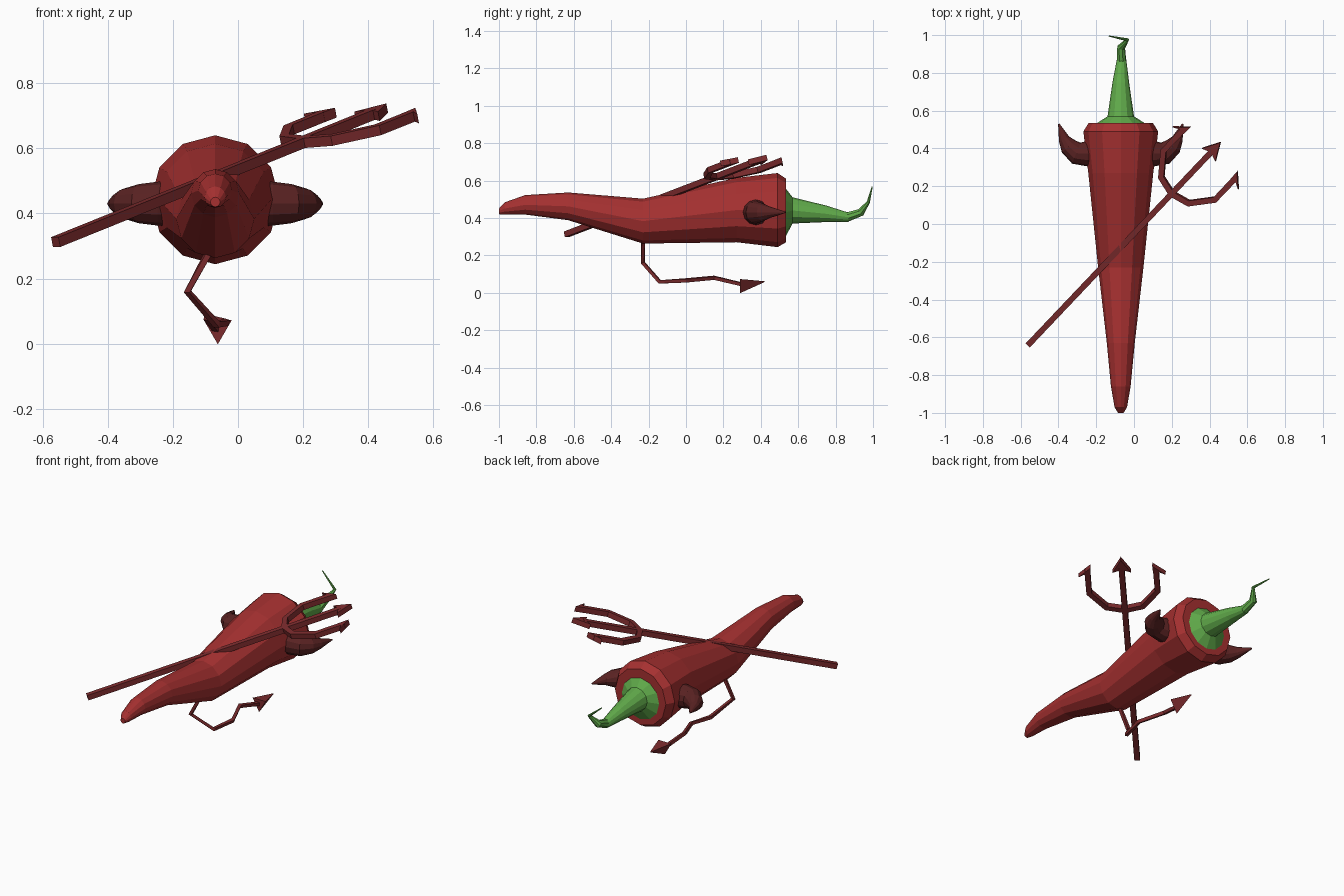
import bpy, bmesh, math
from mathutils import Vector

if "Cube" in bpy.data.objects:
    bpy.data.objects.remove(bpy.data.objects["Cube"])

def material(name, rgb):
    m = bpy.data.materials.new(name)
    m.diffuse_color = (*rgb, 1)
    m.use_nodes = True
    m.node_tree.nodes["Principled BSDF"].inputs["Base Color"].default_value = m.diffuse_color
    return m

RED = material("red", (0.38, 0.03, 0.03))
DARK = material("dark_red", (0.10, 0.016, 0.016))
ROD = material("rod_red", (0.20, 0.024, 0.026))
GREEN = material("green", (0.12, 0.41, 0.07))
CX = -0.07  # centre line of the pepper

def finish(name, bm, mat):
    bmesh.ops.recalc_face_normals(bm, faces=bm.faces)
    me = bpy.data.meshes.new(name)
    bm.to_mesh(me)
    bm.free()
    me.materials.append(mat)
    ob = bpy.data.objects.new(name, me)
    bpy.context.collection.objects.link(ob)
    return ob

def tube(name, pts, radii, n, mat, up=(0, 0, 1), axis=None, turn=0.0):
    """Loft n-sided rings along a path; axis fixes the ring direction."""
    pts = [Vector(p) for p in pts]
    bm = bmesh.new()
    rings = []
    for i, (p, r) in enumerate(zip(pts, radii)):
        a = (p - pts[i - 1]).normalized() if i else Vector()
        b = (pts[i + 1] - p).normalized() if i < len(pts) - 1 else Vector()
        t = Vector(axis) if axis else (a + b).normalized()
        s = t.cross(Vector(up)).normalized()
        u = s.cross(t)
        angles = [turn + math.tau * k / n for k in range(n)]
        rings.append([bm.verts.new(p + r * (s * math.cos(q) + u * math.sin(q))) for q in angles])
    for lo, hi in zip(rings, rings[1:]):
        for k in range(n):
            bm.faces.new((lo[k], lo[(k + 1) % n], hi[(k + 1) % n], hi[k]))
    bm.faces.new(rings[0])
    bm.faces.new(rings[-1])
    return finish(name, bm, mat)

def plate(name, outline, normal, thick, mat):
    """Flat outline given thickness on both sides."""
    bm = bmesh.new()
    off = Vector(normal) * thick / 2
    f = bm.faces.new([bm.verts.new(p - off) for p in outline])
    new = bmesh.ops.extrude_face_region(bm, geom=[f])["geom"]
    bmesh.ops.translate(bm, vec=off * 2, verts=[v for v in new if isinstance(v, bmesh.types.BMVert)])
    return finish(name, bm, mat)

# Pepper body: y, centre z, radius
body = [(-1.0, .435, .015), (-.97, .45, .033), (-.86, .47, .052), (-.63, .462, .074),
        (-.23, .383, .12), (.27, .442, .172), (.49, .442, .198), (.535, .44, .17)]
tube("pepper_body", [(CX, y, z) for y, z, r in body], [r for *_, r in body], 12, RED, axis=(0, 1, 0))

# Stem with flared cap and hooked end
tube("stem", [(CX, .525, .43), (CX, .535, .43), (CX, .57, .44), (CX, .75, .422), (-.066, .87, .403)],
     [.125, .125, .07, .044, .025], 12, GREEN, axis=(0, 1, 0))
tube("stem_hook", [(-.066, .86, .404), (-.068, .935, .43), (-.035, .975, .485), (-.132, .995, .565)],
     [.026, .022, .009, .003], 8, GREEN, up=(.3, -.5, .8))

# Horns, mirrored about the pepper centre line
for side, label in ((-1, "left"), (1, "right")):
    path = [(.10, .385), (.18, .372), (.235, .375), (.275, .41), (.30, .45), (.328, .53)]
    tube("horn_" + label, [(CX + side * x, y, .43) for x, y in path],
         [.072, .067, .06, .048, .03, .004], 12, DARK)

# Trident: u runs along the shaft, v across the fork
U = Vector((.688, .725, .278))
V = Vector((.725, -.688, 0)).normalized()
N = V.cross(U).normalized()
def at(u, v=0):
    return Vector((-.56, -.64, .312)) + U * u + V * v

def rod(name, pts, r=.022):
    return tube(name, pts, [r] * len(pts), 4, ROD, up=N, turn=math.pi / 4)

rod("trident_shaft", [at(0), at(1.42)])
rod("trident_fork", [at(u, v) for u, v in ((1.40, -.188), (1.24, -.188), (1.13, -.1), (1.105, 0),
                                           (1.13, .1), (1.24, .188), (1.40, .188))])
plate("trident_middle_point", [at(u, v) for u, v in ((1.48, 0), (1.39, .05), (1.41, 0), (1.39, -.05))],
      N, .03, ROD)
for s, label in ((-1, "left"), (1, "right")):
    plate("trident_%s_point" % label,
          [at(u, s * v) for u, v in ((1.43, .17), (1.365, .24), (1.385, .203), (1.38, .172))], N, .031, ROD)

# Bent tail and its pointed tip
tail = [(-.085, -.23, .29), (-.155, -.23, .16), (-.065, -.14, .058), (-.035, 0, .066),
        (-.095, .15, .08), (-.065, .31, .042)]
tube("tail", tail, [.013] * 6, 4, ROD, up=(.2, .5, .8), turn=math.pi / 4)
tube("tail_tip", [(-.062, .29, .048), (-.058, .42, .06)], [.05, .003], 3, ROD,
     axis=(0, 1, 0), turn=math.radians(30))
